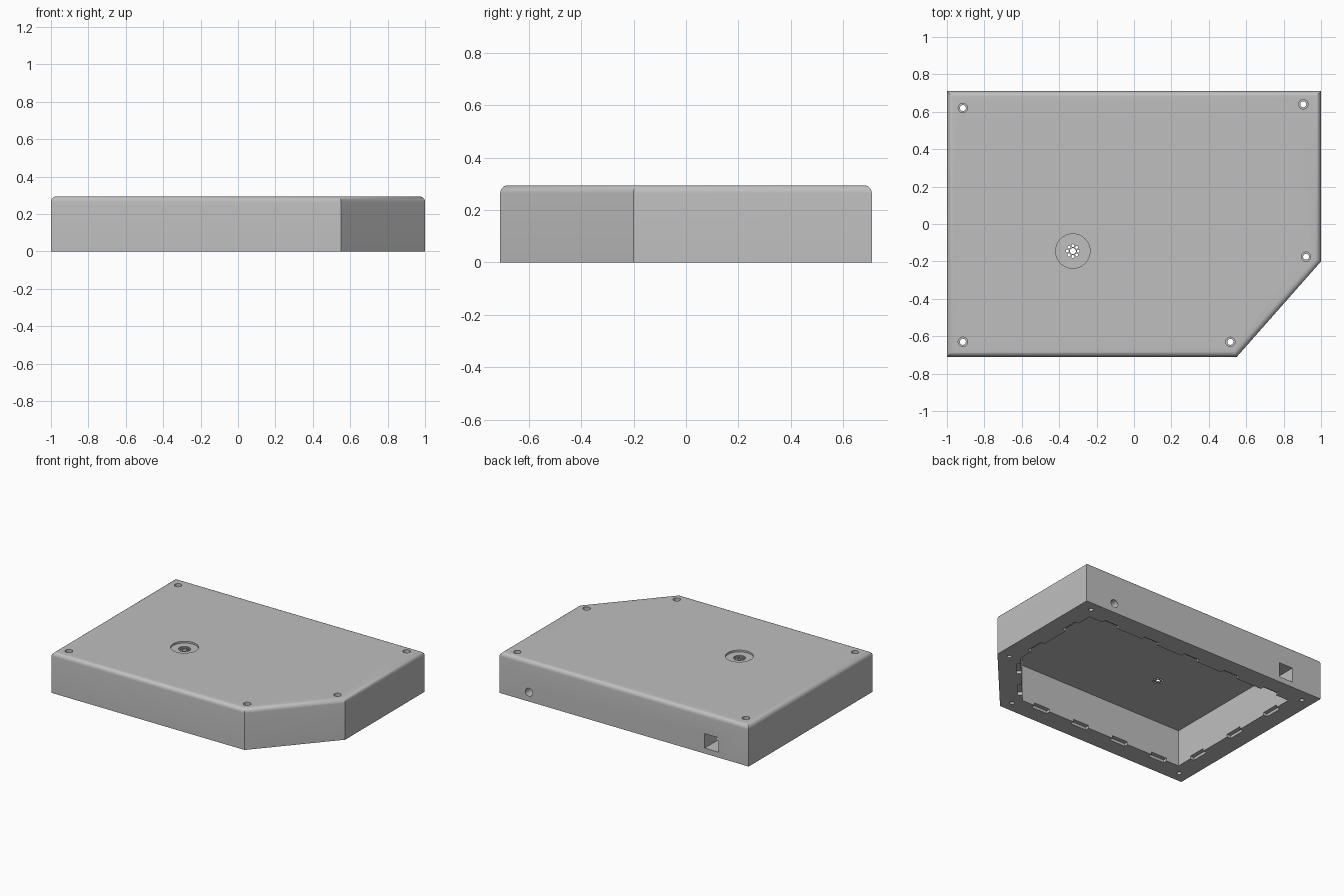
import bpy, bmesh, math
from mathutils import Matrix, Vector

cube = bpy.data.objects.get("Cube")
if cube:
    bpy.data.objects.remove(cube, do_unlink=True)

HEIGHT, ROOF = 0.295, 0.265
OUTER = [(-1, -.71), (.55, -.71), (1, -.2), (1, .71), (-1, .71)]
INNER = [(-.85, -.56), (.483, -.56), (.85, -.143), (.85, .56), (-.85, .56)]

grey = bpy.data.materials.new("plastic_grey")
grey.use_nodes = True
colour = (.52, .52, .52, 1)
grey.diffuse_color = colour
grey.node_tree.nodes["Principled BSDF"].inputs["Base Color"].default_value = colour


def make(name, bm):
    bmesh.ops.recalc_face_normals(bm, faces=bm.faces)
    mesh = bpy.data.meshes.new(name)
    bm.to_mesh(mesh)
    bm.free()
    mesh.materials.append(grey)
    obj = bpy.data.objects.new(name, mesh)
    bpy.context.collection.objects.link(obj)
    return obj


def prism(outline, low, high):
    bm = bmesh.new()
    face = bm.faces.new([bm.verts.new((x, y, low)) for x, y in outline])
    top = bmesh.ops.extrude_face_region(bm, geom=[face])["geom"]
    verts = [v for v in top if isinstance(v, bmesh.types.BMVert)]
    bmesh.ops.translate(bm, verts=verts, vec=(0, 0, high - low))
    return bm


def cylinder(centre, radius, depth, turn=Matrix(), sides=32):
    bm = bmesh.new()
    bmesh.ops.create_cone(bm, cap_ends=True, segments=sides, radius1=radius,
                          radius2=radius, depth=depth,
                          matrix=Matrix.Translation(centre) @ turn)
    return bm


def box(centre, size, turn=Matrix()):
    bm = bmesh.new()
    bmesh.ops.create_cube(bm, size=1, matrix=Matrix.Translation(centre) @ turn
                          @ Matrix.Diagonal((*size, 1)))
    return bm


def cut(bm):
    cutter = make("cutter", bm)
    cutter.hide_render = True
    mod = housing.modifiers.new("cut", "BOOLEAN")
    mod.operation, mod.solver, mod.object = "DIFFERENCE", "EXACT", cutter
    bpy.ops.object.modifier_apply(modifier=mod.name)
    bpy.data.objects.remove(cutter, do_unlink=True)


def sink(x, y, radius, depth):
    # Blind round pocket from the top surface
    cut(cylinder((x, y, HEIGHT), radius, depth * 2))


# Housing block with a rounded top rim
body = prism(OUTER, 0, HEIGHT)
rim = [e for e in body.edges if all(v.co.z > HEIGHT - .01 for v in e.verts)]
bmesh.ops.recalc_face_normals(body, faces=body.faces)
bmesh.ops.bevel(body, geom=rim, offset=.03, segments=6, profile=.5, affect="EDGES")
housing = make("housing", body)
bpy.context.view_layer.objects.active = housing
housing.select_set(True)

# Hollow underside
cut(prism(INNER, -.1, ROOF))

# Shallow lid slots around the inner rim
for i, count in enumerate((4, 2, 2, 5, 3)):
    a, b = Vector(INNER[i]), Vector(INNER[(i + 1) % len(INNER)])
    along = b - a
    turn = Matrix.Rotation(math.atan2(along.y, along.x), 4, "Z")
    for k in range(count):
        p = a + along * (k + .5) / count
        cut(box((p.x, p.y, 0), (.13, .06, .04), turn))

# Corner screw holes with counterbores
for x, y in ((-.915, .62), (.905, .64), (.92, -.175), (-.915, -.63), (.515, -.63)):
    sink(x, y, .025, .03)
    cut(cylinder((x, y, .15), .016, 1))

# Round grille: stepped recess and a ring of vents
gx, gy = -.327, -.145
sink(gx, gy, .092, .013)
sink(gx, gy, .04, .02)
cut(cylinder((gx, gy, HEIGHT), .016, .1))
for k in range(8):
    a = math.tau * k / 8
    cut(cylinder((gx + .029 * math.cos(a), gy + .029 * math.sin(a), HEIGHT),
                 .008, .1, sides=12))

# Square and round ports through the back wall
cut(box((-.703, .65, .092), (.113, .3, .105)))
cut(cylinder((.763, .65, .067), .029, .3, Matrix.Rotation(math.pi / 2, 4, "X")))

bpy.ops.object.shade_smooth_by_angle(angle=math.radians(30))
